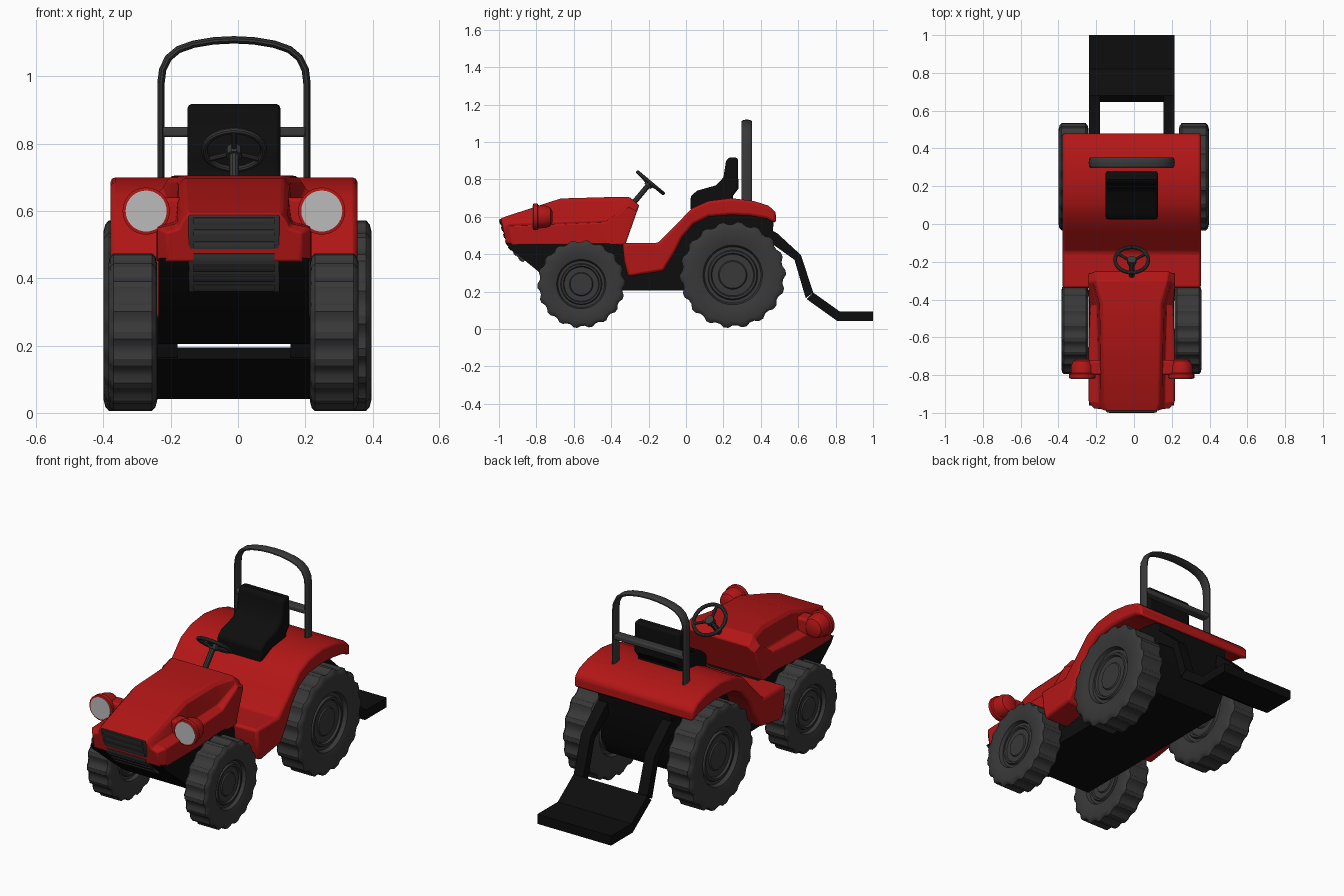
import bpy, bmesh
from math import pi, sin, cos, radians
from mathutils import Vector

if "Cube" in bpy.data.objects:
    bpy.data.objects.remove(bpy.data.objects["Cube"])

CX = -0.012  # body centre line


def material(name, r, g, b):
    m = bpy.data.materials.new(name)
    m.diffuse_color = (r, g, b, 1)
    m.use_nodes = True
    m.node_tree.nodes["Principled BSDF"].inputs["Base Color"].default_value = m.diffuse_color
    return m


RED = material("red_paint", 0.45, 0.008, 0.008)
BLACK = material("black", 0.004, 0.004, 0.004)
DARK = material("dark_rubber", 0.04, 0.04, 0.04)
LENS = material("lens", 0.5, 0.5, 0.5)


def finish(ob, mat, bevel=0, angle=35):
    ob.data.materials.append(mat)
    bpy.ops.object.select_all(action='DESELECT')
    ob.select_set(True)
    bpy.context.view_layer.objects.active = ob
    if ob.type == 'CURVE':
        bpy.ops.object.convert(target='MESH')
    bpy.ops.object.shade_smooth_by_angle(angle=radians(angle))
    if bevel:
        b = ob.modifiers.new("bevel", 'BEVEL')
        b.width, b.segments, b.limit_method = bevel, 2, 'ANGLE'
        b.angle_limit = radians(40)
    return ob


def mesh(name, verts, faces, mat, bevel=0, angle=35):
    me = bpy.data.meshes.new(name)
    me.from_pydata(verts, [], faces)
    bm = bmesh.new()
    bm.from_mesh(me)
    bmesh.ops.remove_doubles(bm, verts=bm.verts, dist=1e-5)
    bmesh.ops.recalc_face_normals(bm, faces=bm.faces)
    bm.to_mesh(me)
    bm.free()
    ob = bpy.data.objects.new(name, me)
    bpy.context.collection.objects.link(ob)
    return finish(ob, mat, bevel, angle)


def loft(name, rings, mat, bevel=0, angle=35):
    n = len(rings[0])
    verts = [v for r in rings for v in r]
    faces = [(k * n + i, k * n + (i + 1) % n, (k + 1) * n + (i + 1) % n, (k + 1) * n + i)
             for k in range(len(rings) - 1) for i in range(n)]
    faces += [tuple(range(n)), tuple(range(len(verts) - n, len(verts)))]
    return mesh(name, verts, faces, mat, bevel, angle)


def extrude(name, profile, x0, x1, mat, bevel=0, angle=35):
    return loft(name, [[(x, y, z) for y, z in profile] for x in (x0, x1)], mat, bevel, angle)


def lathe(name, profile, segs, mat, teeth=False, angle=35):
    # profile entries: (position along x, radius, lug depth)
    rings = []
    for x, r, d in profile:
        ring = []
        for i in range(segs):
            rr = r - (d if teeth and i % 4 > 1 else 0)
            a = 2 * pi * i / segs
            ring.append((x, rr * cos(a), rr * sin(a)))
        rings.append(ring)
    return loft(name, rings, mat, 0, angle)


def tube(name, pts, r, mat, cyclic=False):
    cu = bpy.data.curves.new(name, 'CURVE')
    cu.dimensions = '3D'
    cu.bevel_depth, cu.bevel_resolution, cu.use_fill_caps = r, 3, True
    s = cu.splines.new('POLY')
    s.points.add(len(pts) - 1)
    for p, c in zip(s.points, pts):
        p.co = (*c, 1)
    s.use_cyclic_u = cyclic
    ob = bpy.data.objects.new(name, cu)
    bpy.context.collection.objects.link(ob)
    return finish(ob, mat)


# Wheels: lugged tyre with recessed rim and hub
def wheel(name, x, y, R, h):
    side = 1 if x > 0 else -1
    half = [(.70, .01, 0), (.70, .25, 0), (.62, .27, 0), (.62, .39, 0), (.76, .41, 0),
            (.76, .45, 0), (.62, .47, 0), (.62, .53, 0), (.88, .56, 0), (1, .70, 0),
            (1, .88, .0), (.93, .96, .04), (.80, 1, .05)]
    prof = [(a * h, r * R, d * R) for a, r, d in half]
    prof += [(-a, r, d) for a, r, d in reversed(prof)]
    ob = lathe(name, prof, 72, DARK, True, 30)
    ob.location = (x, y, R + 0.005)
    ob.scale.x = side


for s, xf, xr in (("left", -0.313, -0.32), ("right", 0.286, 0.317)):
    wheel("front_wheel_" + s, xf, -0.56, 0.235, 0.072)
    wheel("rear_wheel_" + s, xr, 0.25, 0.284, 0.08)

# Chassis under the bodywork
extrude("chassis", [(-0.96, 0.46), (-0.94, 0.43), (-0.78, 0.30), (-0.66, 0.205), (0.38, 0.205),
                    (0.44, 0.30), (0.47, 0.58), (0.30, 0.63), (0.08, 0.60), (-0.12, 0.42),
                    (-0.30, 0.46)], CX - 0.225, CX + 0.225, BLACK)

# Rear fenders and floor, one bent sheet
extrude("fender_floor", [(-0.34, 0.46), (-0.15, 0.46), (-0.05, 0.56), (0.03, 0.645), (0.12, 0.685),
                         (0.24, 0.70), (0.36, 0.685), (0.44, 0.66), (0.48, 0.625), (0.48, 0.565),
                         (0.43, 0.59), (0.34, 0.605), (0.24, 0.61), (0.12, 0.60), (0.04, 0.56),
                         (-0.02, 0.49), (-0.06, 0.41), (-0.12, 0.31), (-0.31, 0.28), (-0.33, 0.36)],
        CX - 0.367, CX + 0.367, RED, 0.014)

# Hood: raised centre with side ledges, flaring into the cowl
rings = []
for yt, yb, top, ridge, ledge, bot in [
        (-0.99, -0.96, .592, .145, .535, .20), (-0.95, -0.93, .606, .152, .55, .228),
        (-0.67, -0.67, .698, .157, .56, .228), (-0.42, -0.44, .705, .162, .57, .222),
        (-0.30, -0.36, .705, .195, .655, .23), (-0.25, -0.325, .662, .205, .63, .23)]:
    half = [(ridge - .01, top), (ridge + .008, top - .02), (min(ridge + .02, bot), ledge + .012),
            (bot, ledge), (bot, .45)]
    pts = half + [(-x, z) for x, z in reversed(half)]
    rings.append([(CX + x, yb + (yt - yb) * (z - .45) / (top - .45), z) for x, z in pts])
loft("hood", rings, RED, 0.006, 25)

# Grille plate with horizontal slats
gx0, gx1 = CX - 0.135, CX + 0.135
path = [Vector(p) for p in ((-0.998, 0.588), (-0.955, 0.445), (-0.872, 0.357))]
extrude("grille", [*path, (-0.85, 0.38), (-0.92, 0.46), (-0.96, 0.588)], gx0, gx1, DARK, 0.004)
for k, (a, b, n) in enumerate(((path[0], path[1], 4), (path[1], path[2], 3))):
    d = (b - a).normalized()
    out = Vector((d.y, -d.x)) * 0.009
    for i in range(n):
        p, q = a.lerp(b, (i + .2) / n), a.lerp(b, (i + .8) / n)
        extrude(f"grille_slat_{k}_{i}", [p - out, p + out * .4, p.lerp(q, .5) + out * .6, q + out * .4, q - out],
                gx0 + 0.015, gx1 - 0.015, DARK)

# Headlights with lens and mounting arm
for s, name in ((-1, "left"), (1, "right")):
    x = CX + s * 0.261
    lamp = lathe("headlight_" + name, [(-.055, .03, 0), (-.045, .05, 0), (-.02, .06, 0), (.02, .062, 0),
                                       (.024, .07, 0), (.046, .07, 0), (.048, .062, 0)], 32, RED)
    lens = lathe("headlight_lens_" + name, [(.03, .06, 0), (.051, .061, 0)], 32, LENS)
    for ob in (lamp, lens):
        ob.location = (x, -0.77, 0.60)
        ob.rotation_euler.z = -pi / 2
    a, b = sorted((CX + s * 0.14, CX + s * 0.23))
    extrude("headlight_arm_" + name, [(-0.80, 0.55), (-0.72, 0.55), (-0.72, 0.64), (-0.80, 0.64)],
            a, b, RED, 0.012)

# Seat with upright back
extrude("seat", [(0.025, 0.63), (0.025, 0.71), (0.06, 0.74), (0.16, 0.768), (0.20, 0.81),
                 (0.215, 0.905), (0.235, 0.918), (0.278, 0.915), (0.28, 0.75), (0.25, 0.71), (0.25, 0.63)],
        CX - 0.138, CX + 0.138, BLACK, 0.012)

# Roll bar: arched hoop with cross bar, flattened tube
half = [(.217, .65), (.217, .98), (.212, 1.02), (.195, 1.055), (.165, 1.08), (.12, 1.096), (.06, 1.106)]
hoop = [(-x, 0, z) for x, z in half] + [(0, 0, 1.109)] + [(x, 0, z) for x, z in reversed(half)]
bar = tube("roll_bar", hoop, 0.011, DARK)
bar.scale.y = 2.7
bar.location = (CX, 0.325, 0)
extrude("roll_bar_cross", [(0.30, 0.82), (0.35, 0.82), (0.35, 0.85), (0.30, 0.85)],
        CX - 0.215, CX + 0.215, DARK, 0.008)

# Steering wheel: rim, three spokes, hub and column
parts = [tube("steering_rim", [(.088 * cos(i * pi / 16), .088 * sin(i * pi / 16), 0) for i in range(32)],
              0.01, DARK, True)]
for k in range(3):
    a = pi / 2 + k * 2 * pi / 3 + pi
    parts.append(tube(f"steering_spoke_{k}", [(0, 0, -0.012), (.088 * cos(a), .088 * sin(a), 0)], 0.008, DARK))
parts.append(tube("steering_hub", [(0, 0, -0.025), (0, 0, 0.004)], 0.024, DARK))
parts.append(tube("steering_column", [(0, 0, -0.14), (0, 0, -0.01)], 0.015, DARK))
for ob in parts:
    ob.location = (CX, -0.19, 0.782)
    ob.rotation_euler.x = radians(-40)

# Rear lift: two bent arms and a folded plate
arm = [(0.44, 0.54), (0.49, 0.51), (0.615, 0.395), (0.68, 0.195), (0.64, 0.165), (0.58, 0.37), (0.44, 0.47)]
for s, name in ((-1, "left"), (1, "right")):
    a, b = sorted((CX + s * 0.168, CX + s * 0.227))
    extrude("lift_arm_" + name, arm, a, b, BLACK)
extrude("lift_plate", [(0.645, 0.16), (0.68, 0.195), (0.82, 0.095), (1.0, 0.095), (1.0, 0.042), (0.81, 0.042)],
        CX - 0.227, CX + 0.227, BLACK)
